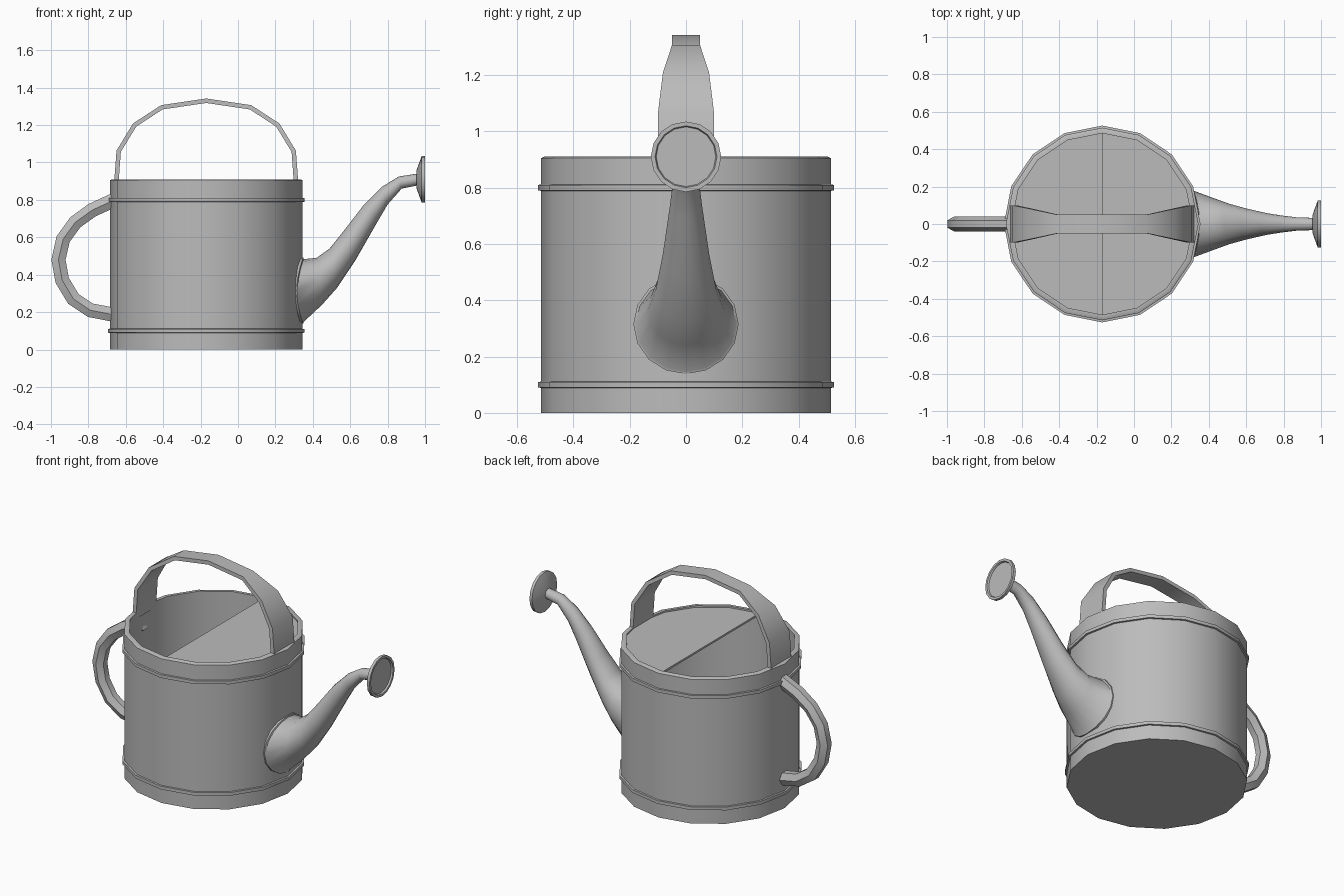
import bpy, bmesh, math
from mathutils import Vector

if "Cube" in bpy.data.objects:
    bpy.data.objects.remove(bpy.data.objects["Cube"])

metal = bpy.data.materials.new("grey metal")
metal.use_nodes = True
grey = (0.5, 0.5, 0.5, 1)
metal.diffuse_color = grey
metal.node_tree.nodes["Principled BSDF"].inputs["Base Color"].default_value = grey

SIDES = 16
BODY_X = -0.17
BODY_R = 0.515


def finish(name, bm, angle=30):
    bmesh.ops.recalc_face_normals(bm, faces=bm.faces)
    mesh = bpy.data.meshes.new(name)
    bm.to_mesh(mesh)
    bm.free()
    ob = bpy.data.objects.new(name, mesh)
    bpy.context.collection.objects.link(ob)
    mesh.materials.append(metal)
    bpy.ops.object.select_all(action='DESELECT')
    ob.select_set(True)
    bpy.context.view_layer.objects.active = ob
    bpy.ops.object.shade_smooth_by_angle(angle=math.radians(angle))
    return ob


def loft(name, rings, closed=False, angle=30):
    """Skin a list of equal point rings; cap the ends unless closed."""
    bm = bmesh.new()
    loops = [[bm.verts.new(p) for p in ring] for ring in rings]
    pairs = list(zip(loops, loops[1:]))
    if closed:
        pairs.append((loops[-1], loops[0]))
    for a, b in pairs:
        for i in range(len(a)):
            j = (i + 1) % len(a)
            bm.faces.new((a[i], a[j], b[j], b[i]))
    if not closed:
        bm.faces.new(loops[0])
        bm.faces.new(loops[-1])
    return finish(name, bm, angle)


def turn(i, n=SIDES):
    a = 2 * math.pi * i / n
    return math.cos(a), math.sin(a)


def upright_ring(r, z):
    return [(BODY_X + r * c, r * s, z) for c, s in map(turn, range(SIDES))]


# Open can with a wall thickness and an inner floor
loft("can_body", [upright_ring(r, z) for r, z in
     ((BODY_R, 0), (BODY_R, 0.905), (0.505, 0.91), (0.485, 0.91), (0.485, 0.02))])

# Raised bands near the top and the bottom
for name, z in (("lower_band", 0.1), ("upper_band", 0.8)):
    loft(name, [upright_ring(r, z + dz) for r, dz in
         ((0.505, -0.012), (0.526, -0.01), (0.526, 0.01), (0.505, 0.012))], closed=True)

# Half cover over the spout side
half = [(BODY_X + 0.492 * c, 0.492 * s) for c, s in map(turn, range(-4, 5))]
loft("half_cover", [[(x, y, z) for x, y in half] for z in (0.888, 0.9)])


def sweep(name, path, sections, angle=30):
    """Sweep (outward, y) sections along a path lying in the xz plane."""
    pts = [Vector((x, 0, z)) for x, z in path]
    rings = []
    for i, p in enumerate(pts):
        t = (pts[min(i + 1, len(pts) - 1)] - pts[max(i - 1, 0)]).normalized()
        out = Vector((-t.z, 0, t.x))
        rings.append([p + out * n + Vector((0, y, 0)) for n, y in sections[i]])
    return loft(name, rings, angle=angle)


# Overhead strap handle, narrower in the middle
side = [(0.482, 0.87, 0.1), (0.468, 1.06, 0.1), (0.383, 1.2, 0.082), (0.237, 1.295, 0.05)]
arch = [(-x, z, w) for x, z, w in side] + [(0, 1.33, 0.05)] + side[::-1]
sweep("top_handle", [(BODY_X + x, z) for x, z, w in arch],
      [[(0.012, -w), (0.012, w), (-0.012, w), (-0.012, -w)] for x, z, w in arch])

# Six-sided rear handle
grip = [(-0.66, 0.8), (-0.78, 0.745), (-0.87, 0.68), (-0.935, 0.59), (-0.96, 0.48),
        (-0.94, 0.37), (-0.88, 0.27), (-0.79, 0.21), (-0.66, 0.185)]
hexagon = [(0.038, -0.02), (0.038, 0.02), (0, 0.04), (-0.038, 0.02), (-0.038, -0.02), (0, -0.04)]
sweep("rear_handle", grip, [hexagon] * len(grip))


# Spout: a foot hugging the can, then rings given by top point, bottom point, half width
def on_can(r, lift):
    ring = []
    for c, s in map(turn, range(SIDES)):
        y = r * s
        ring.append((BODY_X + math.sqrt(BODY_R ** 2 - y * y) + lift, y, 0.315 + (r - 0.01) * c))
    return ring


def spout_ring(top, bottom, w):
    top, bottom = Vector((top[0], 0, top[1])), Vector((bottom[0], 0, bottom[1]))
    mid, arm = (top + bottom) / 2, (top - bottom) / 2
    return [mid + arm * c + Vector((0, w * s, 0)) for c, s in map(turn, range(SIDES))]


stations = [((0.42, 0.49), (0.45, 0.24), 0.135), ((0.49, 0.54), (0.53, 0.33), 0.108),
            ((0.57, 0.64), (0.63, 0.48), 0.083), ((0.67, 0.77), (0.75, 0.69), 0.058),
            ((0.77, 0.87), (0.80, 0.775), 0.046), ((0.86, 0.925), (0.875, 0.86), 0.036),
            ((0.975, 0.943), (0.975, 0.88), 0.032)]
loft("spout", [on_can(0.187, -0.04), on_can(0.187, 0.004), on_can(0.178, 0.006)]
     + [spout_ring(*s) for s in stations], angle=40)

# Sprinkler rose with a recessed face
loft("sprinkler_rose", [[(x, r * s, 0.91 + r * c) for c, s in map(turn, range(SIDES))]
     for x, r in ((0.955, 0.05), (0.982, 0.125), (1, 0.125), (1, 0.11), (0.99, 0.106))])
